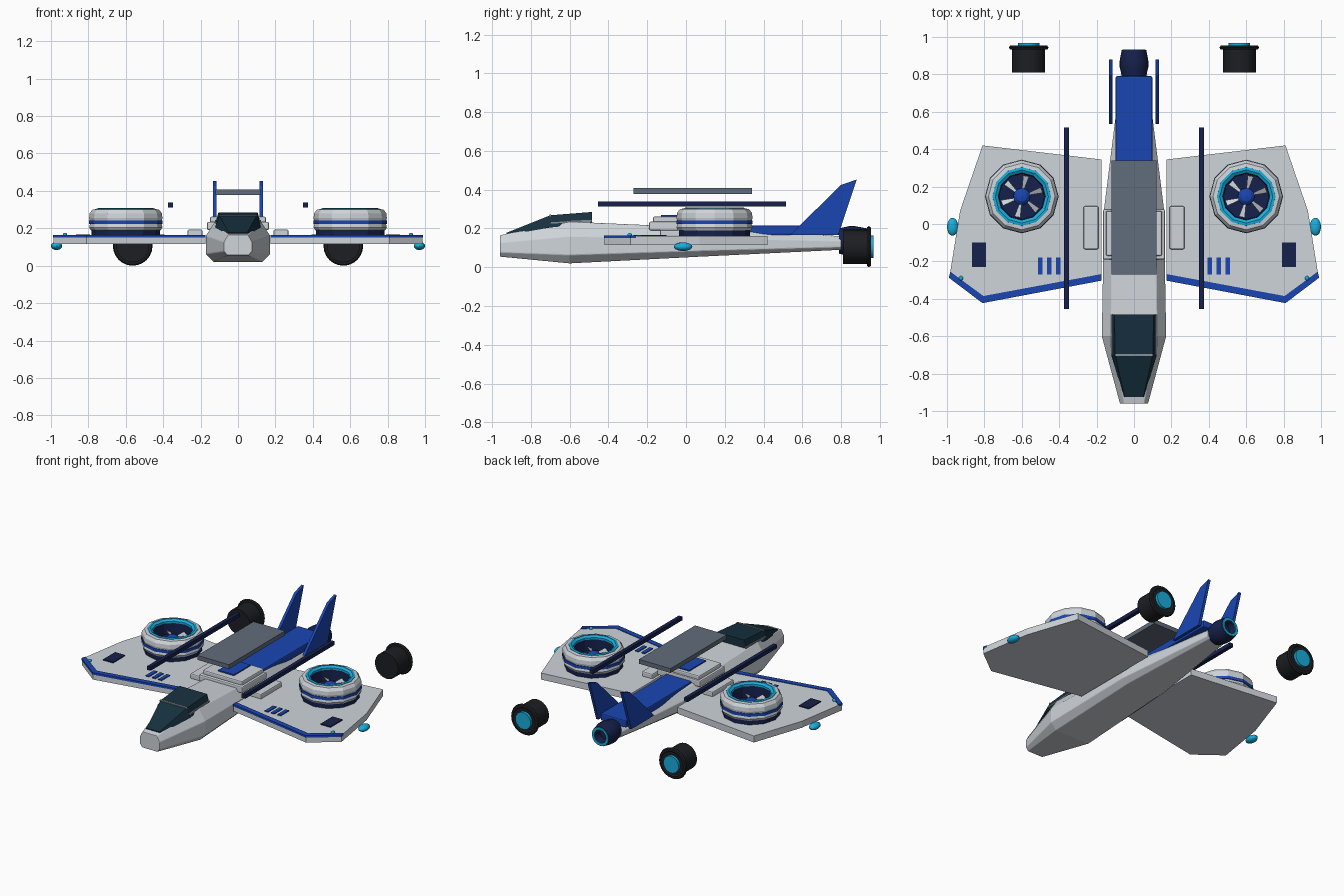
import bpy, bmesh, math
from mathutils import Matrix, Vector

if "Cube" in bpy.data.objects:
    bpy.data.objects.remove(bpy.data.objects["Cube"])

COLORS = {
    "light": (0.62, 0.66, 0.70), "slate": (0.12, 0.15, 0.20), "blue": (0.01, 0.06, 0.45),
    "navy": (0.008, 0.015, 0.07), "cyan": (0.01, 0.42, 0.72), "glass": (0.008, 0.03, 0.05),
    "black": (0.012, 0.013, 0.016), "frame": (0.25, 0.28, 0.31),
}
MATS = {}
for key, rgb in COLORS.items():
    MATS[key] = bpy.data.materials.new(key)
    MATS[key].diffuse_color = (*rgb, 1)


def finish(name, bm, color, bevel=0, smooth=False):
    bmesh.ops.recalc_face_normals(bm, faces=bm.faces)
    me = bpy.data.meshes.new(name)
    bm.to_mesh(me)
    bm.free()
    me.materials.append(MATS[color])
    ob = bpy.data.objects.new(name, me)
    bpy.context.collection.objects.link(ob)
    if bevel:
        mod = ob.modifiers.new("bevel", "BEVEL")
        mod.width, mod.segments = bevel, 2
    if smooth:
        bpy.context.view_layer.objects.active = ob
        ob.select_set(True)
        bpy.ops.object.shade_smooth_by_angle(angle=math.radians(35))
        ob.select_set(False)
    return ob


def box(name, x, y, z, color, bevel=0):
    bm = bmesh.new()
    bmesh.ops.create_cube(bm, size=1)
    for v in bm.verts:
        v.co = [(a + b) / 2 + c * (b - a) for (a, b), c in zip((x, y, z), v.co)]
    return finish(name, bm, color, bevel)


def prism(name, pts, vec, color, bevel=0):
    """Extrude a planar outline along vec."""
    bm = bmesh.new()
    face = bm.faces.new([bm.verts.new(p) for p in pts])
    new = bmesh.ops.extrude_face_region(bm, geom=[face])["geom"]
    bmesh.ops.translate(bm, vec=vec, verts=[g for g in new if isinstance(g, bmesh.types.BMVert)])
    return finish(name, bm, color, bevel)


def loft(name, rings, color, bevel=0):
    """Skin equal-sized rings and cap the ends."""
    bm = bmesh.new()
    rows = [[bm.verts.new(p) for p in r] for r in rings]
    n = len(rows[0])
    for a, b in zip(rows, rows[1:]):
        for i in range(n):
            bm.faces.new((a[i], a[(i + 1) % n], b[(i + 1) % n], b[i]))
    bm.faces.new(rows[0])
    bm.faces.new(rows[-1])
    return finish(name, bm, color, bevel)


def lathe(name, profile, loc, color, sides=12, axis="Z", smooth=False, closed=False):
    """Spin (radius, height) points round an axis."""
    bm = bmesh.new()
    vs = [bm.verts.new((r, 0, h)) for r, h in profile]
    pairs = list(zip(vs, vs[1:])) + ([(vs[-1], vs[0])] if closed else [])
    edges = [bm.edges.new(p) for p in pairs]
    bmesh.ops.spin(bm, geom=vs + edges, cent=(0, 0, 0), axis=(0, 0, 1),
                   angle=2 * math.pi, steps=sides)
    bmesh.ops.remove_doubles(bm, verts=bm.verts, dist=0.0005)
    if axis == "Y":
        bm.transform(Matrix.Rotation(-math.pi / 2, 4, "X"))
    bm.transform(Matrix.Translation(loc))
    return finish(name, bm, color, smooth=smooth)


def ball(name, loc, size, color):
    bm = bmesh.new()
    bmesh.ops.create_uvsphere(bm, u_segments=16, v_segments=10, radius=1)
    for v in bm.verts:
        v.co = [l + c * s for l, c, s in zip(loc, v.co, size)]
    return finish(name, bm, color, smooth=True)


# Fuselage: chamfered octagon sections (y, half width, bottom, top)
def octagon(y, w, lo, hi):
    h = hi - lo
    half = [(w * 0.76, lo), (w, lo + h * 0.2), (w, lo + h * 0.65), (w * 0.72, hi)]
    return [(x, y, z) for x, z in half] + [(-x, y, z) for x, z in reversed(half)]

loft("fuselage", [octagon(*s) for s in (
    (-0.96, 0.075, 0.055, 0.165), (-0.6, 0.172, 0.02, 0.235),
    (0.08, 0.16, 0.055, 0.205), (0.8, 0.07, 0.09, 0.16))], "light", 0.004)

# Canopy with thin frame
def arch(y, wb, wt, zb, zt):
    return [(-wb, y, zb), (wb, y, zb), (wt, y, zt), (-wt, y, zt)]

loft("canopy", [arch(-0.925, 0.055, 0.05, 0.165, 0.178), arch(-0.7, 0.122, 0.1, 0.205, 0.268),
                arch(-0.485, 0.122, 0.105, 0.225, 0.285)], "glass")
box("canopy_bar", (-0.102, 0.102), (-0.705, -0.695), (0.262, 0.272), "frame")
for s in (-1, 1):
    prism("canopy_rail", [(s * 0.114, -0.7, 0.225), (s * 0.114, -0.485, 0.235),
          (s * 0.114, -0.485, 0.245), (s * 0.114, -0.7, 0.235)], (s * 0.008, 0, 0), "frame")

# Dorsal deck, spine and raised plate
box("dorsal_deck", (-0.165, 0.165), (-0.19, 0.08), (0.19, 0.235), "light", 0.008)
box("dorsal_step", (-0.15, 0.15), (-0.17, 0.07), (0.23, 0.262), "light", 0.008)
box("dorsal_panel", (-0.06, 0.06), (-0.13, 0.05), (0.255, 0.27), "blue")
box("spine", (-0.098, 0.098), (0.07, 0.79), (0.165, 0.215), "blue", 0.008)
box("top_plate", (-0.12, 0.12), (-0.27, 0.34), (0.378, 0.408), "slate")

# Tail nozzle
lathe("tail_nozzle", [(0, -0.01), (0.065, -0.01), (0.077, 0.04), (0.077, 0.07), (0.066, 0.13),
      (0.045, 0.13), (0.04, 0.08), (0, 0.08)], (0, 0.8, 0.135), "navy", 16, "Y", True)
lathe("nozzle_glow", [(0.062, 0.12), (0.062, 0.134), (0.045, 0.134), (0.045, 0.12)],
      (0, 0.8, 0.135), "cyan", 16, "Y", closed=True)

for s, side in ((-1, "left"), (1, "right")):
    def span(a, b):
        return tuple(sorted((s * a, s * b)))

    # Wing and its painted leading edge
    outline = [(0.175, 0.345), (0.81, 0.42), (0.93, 0.07), (0.987, -0.285), (0.81, -0.42), (0.175, -0.3)]
    prism(side + "_wing", [(s * x, y, 0.115) for x, y in outline], (0, 0, 0.045), "light")
    edge = [(0.175, -0.303), (0.81, -0.423), (0.99, -0.287), (0.982, -0.255), (0.805, -0.385), (0.175, -0.268)]
    prism(side + "_leading_edge", [(s * x, y, 0.15) for x, y in edge], (0, 0, 0.014), "blue")

    # Wing surface details
    box(side + "_root_panel", span(0.19, 0.27), (-0.135, 0.095), (0.155, 0.193), "light", 0.008)
    box(side + "_wing_hatch", span(0.79, 0.865), (-0.23, -0.1), (0.155, 0.167), "navy")
    for i in range(3):
        x = 0.405 + 0.048 * i
        box(side + "_wing_stripe", span(x - 0.013, x + 0.013), (-0.27, -0.18), (0.155, 0.166), "blue")
    ball(side + "_marker_light", (s * 0.925, -0.29, 0.166), (0.012, 0.012, 0.01), "cyan")
    ball(side + "_tip_light", (s * 0.97, -0.015, 0.106), (0.03, 0.048, 0.022), "cyan")

    # Long rod
    box(side + "_rod", span(0.347, 0.373), (-0.455, 0.515), (0.312, 0.338), "navy")

    # Lift fan
    c = (s * 0.6, 0.147, 0)
    lathe(side + "_fan_base", [(0, 0.15), (0.183, 0.15), (0.183, 0.2), (0, 0.2)], c, "navy")
    lathe(side + "_fan_shroud", [(0.17, 0.187), (0.188, 0.19), (0.196, 0.205), (0.19, 0.228),
          (0.196, 0.255), (0.193, 0.28), (0.178, 0.3), (0.157, 0.303), (0.14, 0.285),
          (0.14, 0.187)], c, "light", closed=True)
    lathe(side + "_fan_band", [(0.18, 0.222), (0.197, 0.222), (0.197, 0.242), (0.18, 0.242)],
          c, "blue", closed=True)
    lathe(side + "_fan_ring", [(0.158, 0.29), (0.157, 0.306), (0.142, 0.308), (0.126, 0.298),
          (0.126, 0.28), (0.145, 0.28)], c, "cyan", closed=True)
    lathe(side + "_fan_duct", [(0.142, 0.285), (0.126, 0.285), (0.122, 0.212), (0, 0.212)], c, "navy")
    lathe(side + "_fan_hub", [(0.045, 0.205), (0.045, 0.24), (0.028, 0.255), (0, 0.26)], c, "blue")
    for i in range(6):
        rot = Matrix.Translation(c) @ Matrix.Rotation(math.radians(60 * i + 20), 4, "Z")
        blade = [(0.04, -0.006, 0.232), (0.112, -0.02, 0.222), (0.112, 0.012, 0.24), (0.04, 0.006, 0.236)]
        prism(side + "_fan_blade", [rot @ Vector(p) for p in blade], (0, 0, 0.005), "light")

    # Rear engine pod
    p = (s * 0.563, 0, 0.106)
    lathe(side + "_pod", [(0, 0.81), (0.088, 0.81), (0.088, 0.95), (0, 0.95)], p, "black", 24, "Y", True)
    lathe(side + "_pod_flange", [(0.085, 0.932), (0.1, 0.934), (0.106, 0.943), (0.1, 0.953),
          (0.085, 0.955), (0.07, 0.945)], p, "black", 24, "Y", True, True)
    lathe(side + "_pod_glow", [(0.058, 0.94), (0.058, 0.968), (0, 0.968)], p, "cyan", 24, "Y", True)

    # Tail fin
    fin = [(0.535, 0.165), (0.8, 0.425), (0.88, 0.452), (0.785, 0.165)]
    prism(side + "_tail_fin", [(s * 0.115, y, z) for y, z in fin], (s * 0.019, 0, 0), "blue")

for m in bpy.data.materials:
    if m.users and not m.is_grease_pencil:
        m.use_nodes = True
        m.node_tree.nodes["Principled BSDF"].inputs["Base Color"].default_value = m.diffuse_color
